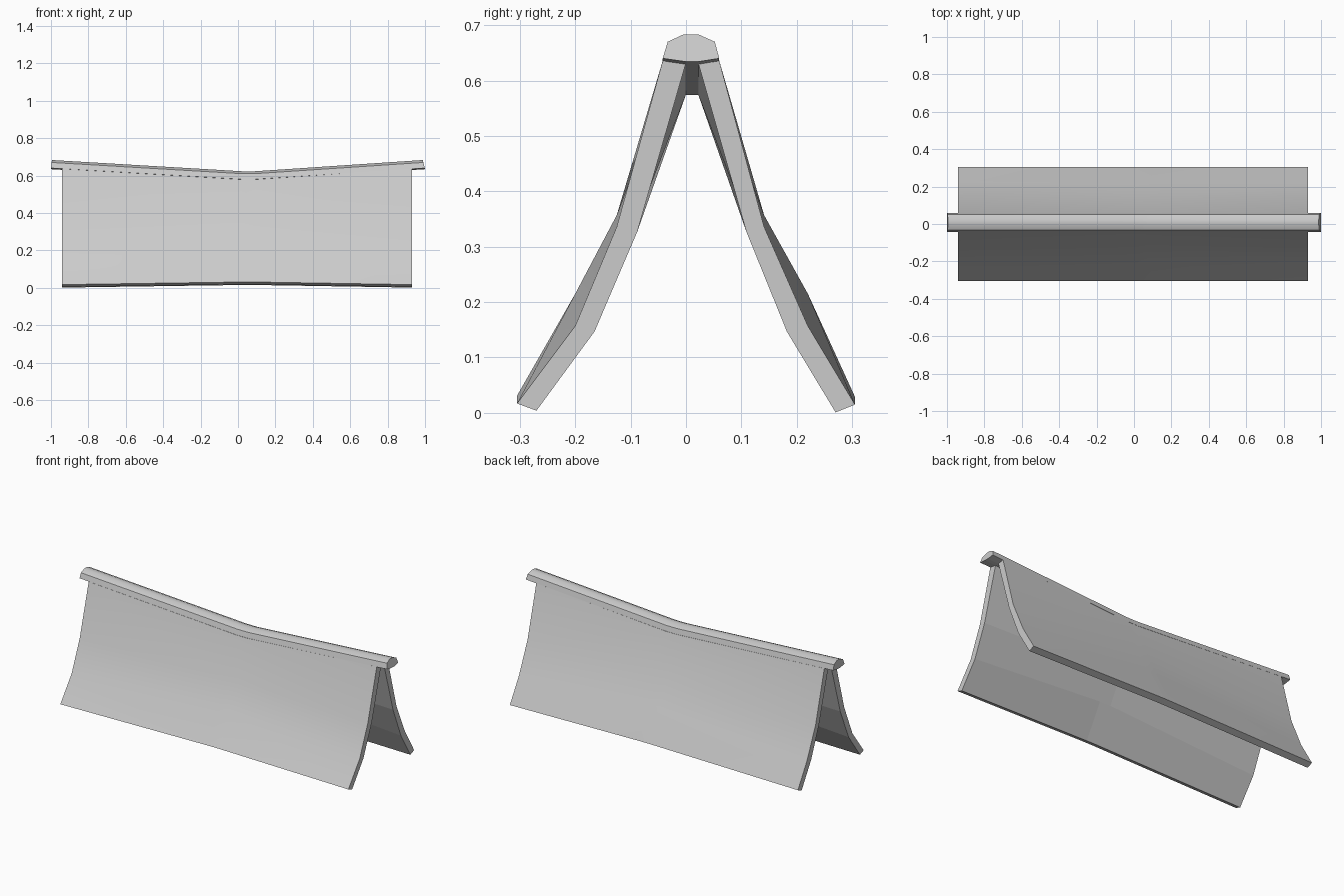
import bpy, bmesh

cube = bpy.data.objects.get("Cube")
if cube:
    bpy.data.objects.remove(cube, do_unlink=True)

GREY = (0.6, 0.6, 0.6, 1)
mat = bpy.data.materials.new("light_grey")
mat.use_nodes = True
mat.diffuse_color = GREY
mat.node_tree.nodes["Principled BSDF"].inputs["Base Color"].default_value = GREY


def loft(name, rings, flat_strips=()):
    """Skin closed cross-sections into a capped solid; listed strips stay flat shaded."""
    bm = bmesh.new()
    loops = [[bm.verts.new(p) for p in ring] for ring in rings]
    flat = set()
    n = len(loops[0])
    for a, b in zip(loops, loops[1:]):
        for i in range(n):
            j = (i + 1) % n
            f = bm.faces.new((a[i], a[j], b[j], b[i]))
            if i in flat_strips:
                flat.add(f)
    flat.update((bm.faces.new(loops[0]), bm.faces.new(loops[-1])))
    bmesh.ops.recalc_face_normals(bm, faces=bm.faces)
    bm.faces.index_update()
    flat_ids = [f.index for f in flat]
    mesh = bpy.data.meshes.new(name)
    bm.to_mesh(mesh)
    bm.free()
    mesh.materials.append(mat)
    obj = bpy.data.objects.new(name, mesh)
    bpy.context.collection.objects.link(obj)
    bpy.ops.object.select_all(action="DESELECT")
    obj.select_set(True)
    bpy.context.view_layer.objects.active = obj
    bpy.ops.object.shade_smooth_by_angle(angle=0.61)
    for i in flat_ids:
        mesh.polygons[i].use_smooth = False
    return obj


# Roof slopes: (y, z at the ends, z change at the sagging middle)
back = [(0.06, 0.636, -0.057), (0.141, 0.336, 0.021), (0.22, 0.157, 0.058),
        (0.305, 0.015, 0.014), (0.27, 0.001, 0.014), (0.182, 0.147, 0.058),
        (0.109, 0.327, 0.021), (0.022, 0.632, -0.057)]
front = [(-0.042, 0.636, -0.057), (-0.125, 0.336, 0.021), (-0.2, 0.157, 0.058),
         (-0.305, 0.017, 0.014), (-0.27, 0.004, 0.014), (-0.165, 0.147, 0.058),
         (-0.088, 0.327, 0.021), (0.0, 0.632, -0.057)]
for name, section in (("back_roof_slope", back), ("front_roof_slope", front)):
    stations = ((-0.94, 0), (0.02, 1), (0.09, 1), (0.93, 0))
    loft(name, [[(x, y, z + sag * dz) for y, z, dz in section]
                for x, sag in stations], flat_strips=(4, 5, 6))

# Ridge beam: rounded cap that follows the sag and overhangs both gables
cap = [(-0.042, 0.64), (-0.033, 0.67), (-0.005, 0.683), (0.023, 0.683),
       (0.052, 0.67), (0.06, 0.64), (0.022, 0.634), (0.0, 0.634)]
rings = []
for x, sag, lean in ((-1, 0, 0.1), (0.02, 0.06, 0), (0.09, 0.06, 0), (1, 0, -0.25)):
    rings.append([(x + lean * (z - 0.634), y, z - sag) for y, z in cap])
loft("ridge_beam", rings, flat_strips=(5, 6, 7))
